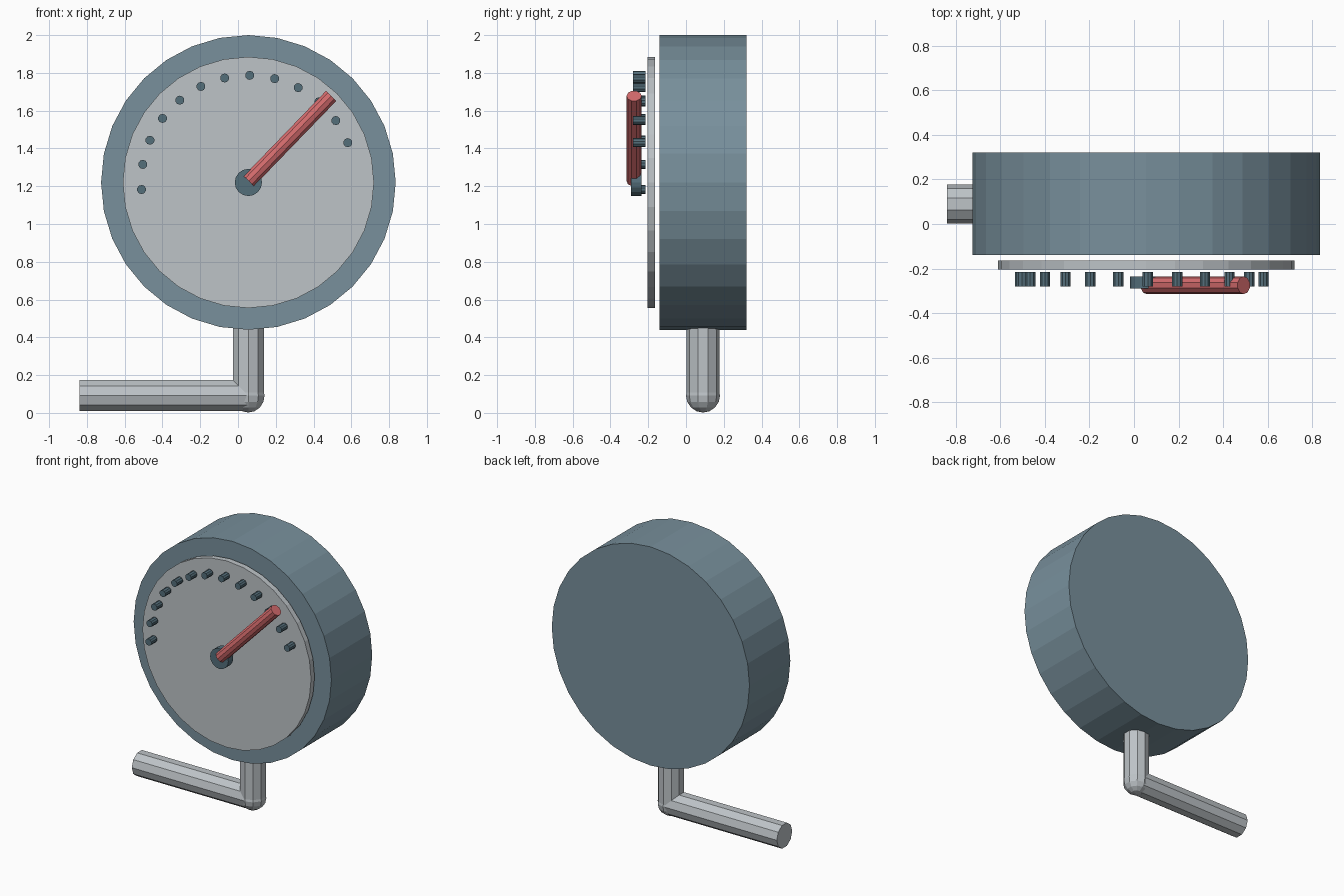
import bpy, bmesh, math
from mathutils import Matrix, Vector

if "Cube" in bpy.data.objects:
    bpy.data.objects.remove(bpy.data.objects["Cube"])


def material(name, *rgb):
    linear = [((c / 255 + 0.055) / 1.055) ** 2.4 for c in rgb] + [1]
    mat = bpy.data.materials.new(name)
    mat.use_nodes = True
    mat.diffuse_color = linear
    mat.node_tree.nodes["Principled BSDF"].inputs["Base Color"].default_value = linear
    return mat


slate = material("slate blue", 120, 144, 156)
dark = material("dark slate", 84, 110, 122)
silver = material("light grey", 189, 195, 199)
red = material("soft red", 212, 107, 109)


def add_object(name, bm, mat):
    mesh = bpy.data.meshes.new(name)
    bm.to_mesh(mesh)
    bm.free()
    mesh.materials.append(mat)
    obj = bpy.data.objects.new(name, mesh)
    bpy.context.collection.objects.link(obj)
    return obj


def rod(name, start, end, radius, sides, mat):
    """Flat-sided cylinder between two points."""
    a, b = Vector(start), Vector(end)
    axis = (b - a).normalized()
    up = Vector((0, 0, 1)) if abs(axis.y) > 0.5 else Vector((0, 1, 0))
    turn = Matrix((up.cross(axis), up, axis)).transposed().to_4x4()
    bm = bmesh.new()
    bmesh.ops.create_cone(bm, cap_ends=True, segments=sides, radius1=radius,
                          radius2=radius, depth=(b - a).length,
                          matrix=Matrix.Translation((a + b) / 2) @ turn)
    return add_object(name, bm, mat)


CX, CZ = 0.055, 1.22        # centre of the gauge
PY, PZ = 0.09, 0.092        # pipe depth and elbow height
PIPE = 0.087


def disc(name, x, z, front, back, radius, sides, mat):
    return rod(name, (x, back, z), (x, front, z), radius, sides, mat)


# Gauge housing, dial and hub
disc("housing", CX, CZ, -0.14, 0.32, 0.78, 32, slate)
disc("dial", CX, CZ, -0.205, -0.165, 0.665, 32, silver)
disc("needle_hub", CX, CZ, -0.29, -0.235, 0.072, 16, dark)

# Scale pegs along an arc
for i in range(13):
    angle = math.radians(21.8 + 13.5 * i)
    disc(f"scale_peg_{i + 1}", CX + 0.567 * math.cos(angle),
         CZ + 0.567 * math.sin(angle), -0.28, -0.215, 0.024, 10, dark)

# Needle
rod("needle", (0.057, -0.275, 1.227), (0.493, -0.275, 1.678), 0.04, 10, red)

# Pipe with a rounded elbow
rod("pipe_stem", (CX, PY, PZ), (CX, PY, 0.5), PIPE, 10, silver)
rod("pipe_arm", (-0.84, PY, PZ), (CX, PY, PZ), PIPE, 10, silver)
bm = bmesh.new()
bmesh.ops.create_uvsphere(bm, u_segments=10, v_segments=8, radius=PIPE + 0.003,
                          matrix=Matrix.Translation((CX, PY, PZ)))
add_object("pipe_elbow", bm, silver)
